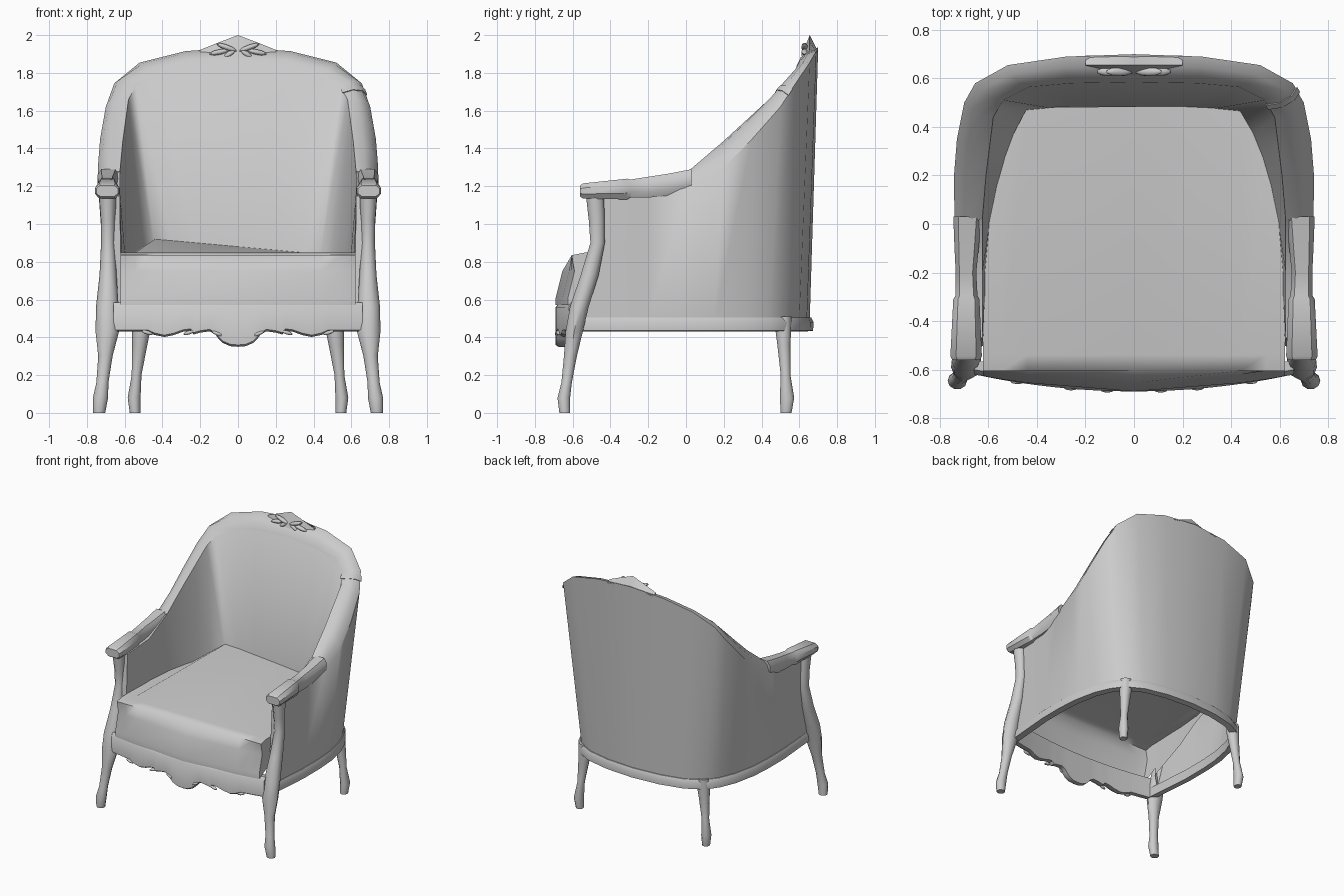
import bpy, bmesh, math
from mathutils import Vector

if "Cube" in bpy.data.objects:
    bpy.data.objects.remove(bpy.data.objects["Cube"])

mat = bpy.data.materials.new("plain grey")
mat.diffuse_color = (0.6, 0.6, 0.6, 1)
mat.use_nodes = True
mat.node_tree.nodes["Principled BSDF"].inputs["Base Color"].default_value = mat.diffuse_color


def finish(ob, mirror, angle=40):
    ob.data.materials.append(mat)
    if mirror:
        m = ob.modifiers.new("mirror", 'MIRROR')
        m.use_clip = True
        m.merge_threshold = 0.0005
    bpy.ops.object.select_all(action='DESELECT')
    ob.select_set(True)
    bpy.context.view_layer.objects.active = ob
    bpy.ops.object.shade_smooth_by_angle(angle=math.radians(angle))
    return ob


def loft(name, sections, closed=True, caps=(True, True), mirror=True, angle=40):
    """Skin a list of equal-length cross-sections."""
    bm = bmesh.new()
    rows = [[bm.verts.new(p) for p in s] for s in sections]
    n = len(rows[0])
    for a, b in zip(rows, rows[1:]):
        for i in range(n if closed else n - 1):
            j = (i + 1) % n
            bm.faces.new((a[i], a[j], b[j], b[i]))
    if caps[0]:
        bm.faces.new(rows[0])
    if caps[1]:
        bm.faces.new(rows[-1])
    bmesh.ops.recalc_face_normals(bm, faces=bm.faces)
    me = bpy.data.meshes.new(name)
    bm.to_mesh(me)
    bm.free()
    ob = bpy.data.objects.new(name, me)
    bpy.context.collection.objects.link(ob)
    return finish(ob, mirror, angle)


def leg(name, rings, sides=10):
    loft(name, [[(x + rx * math.cos(t), y + ry * math.sin(t), z)
                 for t in (2 * math.pi * k / sides for k in range(sides))]
                for x, y, z, rx, ry in rings])


def bead(name, loc, size, roll=0):
    """Small carved ellipsoid, rolled about y and mirrored."""
    bpy.ops.mesh.primitive_uv_sphere_add(segments=10, ring_count=6, location=(0, 0, 0))
    ob = bpy.context.object
    ob.name = name
    c, s = math.cos(roll), math.sin(roll)
    for v in ob.data.vertices:
        x, y, z = (a * b for a, b in zip(v.co, size))
        v.co = (loc[0] + x * c - z * s, loc[1] + y, loc[2] + x * s + z * c)
    finish(ob, True)


# outer and inner edges of the show-wood frame, arm to top centre
outer = [(.74, .0, 1.19), (.742, .2, 1.30), (.73, .35, 1.45), (.70, .5, 1.62),
         (.655, .58, 1.745), (.52, .655, 1.855), (.28, .69, 1.915), (0, .70, 1.935)]
inner = [(.625, .02, 1.28), (.61, .2, 1.44), (.595, .32, 1.55), (.58, .44, 1.66),
         (.54, .51, 1.73), (.43, .565, 1.78), (.26, .58, 1.815), (0, .585, 1.835)]


def band(o, i, grow=1.0):
    o, i = Vector(o), Vector(i)
    mid = (o + i) / 2
    n = Vector((.025 * mid.x, -.012, .018))
    pts = [o, o.lerp(i, .3) + n, o.lerp(i, .7) + n, i, mid - n * 1.5]
    return [mid + (p - mid) * grow for p in pts]


loft("back_frame", [band(o, i) for o, i in zip(outer, inner)], caps=(True, False))


# collar wrapped on the right shoulder of the frame
def at(t):
    return (Vector(outer[3]).lerp(Vector(outer[4]), t), Vector(inner[3]).lerp(Vector(inner[4]), t))


loft("frame_collar", [band(*at(.5), 1.12), band(*at(.75), 1.12)], mirror=False)

# upholstered wall: plan at the bottom outside, frame edge at the top, seat edge inside
plan = [(.67, -.53), (.69, -.2), (.69, 0), (.68, .15), (.645, .32), (.595, .44),
        (.53, .53), (.40, .60), (.22, .64), (0, .655)]
seat_plan = [(.62, -.5, .58), (.61, -.2, .7), (.595, 0, .8), (.565, .15, .82), (.53, .27, .82),
             (.49, .37, .82), (.435, .465, .82), (.33, .475, .82), (.2, .48, .82), (0, .48, .82)]
top_out = [(.69, -.47, 1.14), (.705, -.2, 1.15)] + outer
top_in = [(.625, -.47, 1.15), (.625, -.2, 1.17)] + inner
loft("upholstered_back_and_sides",
     [[(*p, .49), o, i, s] for p, o, i, s in zip(plan, top_out, top_in, seat_plan)],
     closed=False, caps=(True, False), angle=60)


# base rail around sides and back
def rail_section(x, y):
    d = Vector((x, max(y, 0), 0)).normalized()
    return [(x + d.x * k, y + d.y * k, z)
            for k, z in ((-.03, .505), (.008, .505), (.02, .48), (.018, .435), (-.03, .43))]


loft("base_rail", [rail_section(x, y) for x, y in [(.66, -.57)] + plan[1:]], caps=(True, False))

# seat cushion, slightly higher at the rear left, open underneath
cushion = []
for x, front, back in ((-.622, -.625, -.1), (-.605, -.63, .08), (-.545, -.64, .28),
                       (-.44, -.655, .48), (0, -.69, .485), (.44, -.655, .485),
                       (.545, -.64, .28), (.605, -.63, .08), (.622, -.625, -.1)):
    zb = .88 - .04 * max(-1, min(1, x / .43))
    zb = zb if abs(x) < .5 else .85
    cushion.append([(x, front, .57), (x, front, .61), (x, front + .035, .75), (x, -.605, .835),
                    (x, -.54, .848), (x, back, zb)])
loft("seat_cushion", cushion, closed=False, mirror=False, angle=60)

# scalloped front apron
edge = [(0, .35), (.04, .353), (.08, .37), (.105, .395), (.12, .415), (.15, .432), (.2, .425),
        (.235, .415), (.25, .435), (.29, .43), (.34, .412), (.39, .402), (.44, .412),
        (.48, .43), (.55, .43), (.66, .43)]
apron = []
for x, z in edge:
    y = -.69 + .07 * (x / .66) ** 2
    apron.append([(x, y + .02, .585), (x, y, .56), (x, y, z + .01), (x, y + .015, z),
                  (x, y + .05, z), (x, y + .06, .585)])
loft("front_apron", apron, caps=(False, True))
for x, z, r in ((.11, .42, .4), (.26, .425, -.3), (.48, .425, .3)):
    bead("apron_scroll", (x, -.685 + .07 * (x / .66) ** 2, z), (.032, .012, .01), r)

# front legs rising into arm posts, and rear legs
leg("front_leg_and_arm_post", [
    (.735, -.642, 0, .032, .03), (.728, -.647, .08, .04, .035), (.718, -.632, .16, .032, .029),
    (.702, -.612, .3, .038, .036), (.692, -.592, .43, .062, .048), (.692, -.565, .56, .06, .052),
    (.688, -.51, .73, .045, .05), (.688, -.468, .9, .037, .04), (.688, -.473, 1.02, .038, .044),
    (.69, -.482, 1.15, .046, .05)])
leg("rear_leg", [
    (.545, .53, 0, .028, .03), (.55, .535, .08, .034, .04), (.537, .527, .2, .026, .027),
    (.52, .518, .36, .04, .036), (.512, .515, .44, .048, .044), (.51, .515, .51, .045, .045)])

# arm rests: scrolled front block, waist, then pad running into the frame
arm = []
for y, x0, x1, z0, z1 in ((-.56, .635, .75, 1.145, 1.205), (-.545, .627, .757, 1.135, 1.215),
                          (-.31, .637, .745, 1.13, 1.24), (-.295, .645, .735, 1.14, 1.235),
                          (-.2, .65, .735, 1.14, 1.25), (-.1, .64, .74, 1.15, 1.265),
                          (.03, .628, .745, 1.18, 1.29)):
    b = (x1 - x0) * .18
    h = (z1 - z0) * .3
    arm.append([(x0 + b, y, z0), (x1 - b, y, z0), (x1, y, z0 + h), (x1, y, z1 - h),
                (x1 - b, y, z1), (x0 + b, y, z1), (x0, y, z1 - h), (x0, y, z0 + h)])
loft("arm_rest", arm, angle=35)

# pointed crest with carved leaves
loft("crest_peak", [[(x, yf, zf), (x, .655, zt), (x, .695, zb)] for x, yf, zf, zt, zb in (
    (0, .612, 1.89, 2.0, 1.92), (.1, .63, 1.89, 1.962, 1.92), (.2, .65, 1.89, 1.922, 1.91))],
    caps=(False, True), angle=30)
for x, z, r, l in ((.06, 1.935, .35, .06), (.1, 1.91, -.2, .055), (.045, 1.9, -.6, .04)):
    bead("crest_leaf", (x, .628, z), (l, .018, .014), r)
